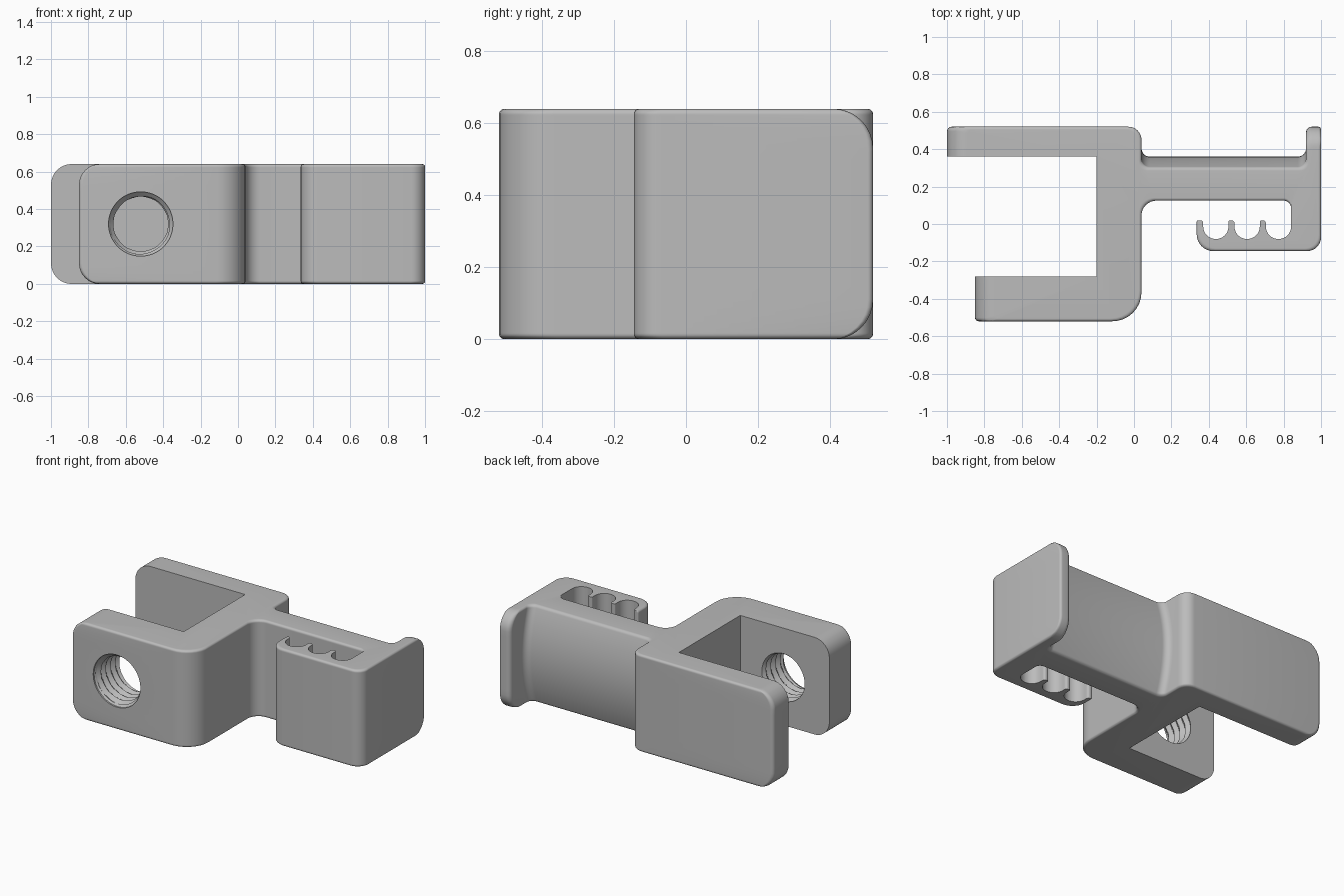
import bpy, bmesh, math
from mathutils import Vector

cube = bpy.data.objects.get("Cube")
if cube:
    bpy.data.objects.remove(cube)

HEIGHT = 0.64
MID = HEIGHT / 2
RIM = 0.015       # small rounding along the outer rim
CORNER = 0.11     # large rounding of the arm ends and the end tab
STEPS = 8


def make_material(name, value):
    mat = bpy.data.materials.new(name)
    mat.use_nodes = True
    color = (value, value, value, 1)
    mat.diffuse_color = color
    bsdf = mat.node_tree.nodes["Principled BSDF"]
    bsdf.inputs["Base Color"].default_value = color
    return mat


def make_object(name, bm):
    bmesh.ops.recalc_face_normals(bm, faces=bm.faces)
    mesh = bpy.data.meshes.new(name)
    bm.to_mesh(mesh)
    bm.free()
    obj = bpy.data.objects.new(name, mesh)
    bpy.context.collection.objects.link(obj)
    return obj


def loft(name, rings):
    """Skin a stack of equal-length rings and cap both ends."""
    bm = bmesh.new()
    loops = [[bm.verts.new(p) for p in ring] for ring in rings]
    n = len(loops[0])
    for low, high in zip(loops, loops[1:]):
        for i in range(n):
            j = (i + 1) % n
            bm.faces.new((low[i], low[j], high[j], high[i]))
    bm.faces.new(loops[0])
    bm.faces.new(loops[-1])
    return make_object(name, bm)


def inset(z, r):
    """How far a rounded edge of radius r pulls in at height z."""
    gap = max(0, r - min(z, HEIGHT - z))
    return r - math.sqrt(max(0, r * r - gap * gap))


def rounded(corners, z):
    """Axis-aligned outline with a radius at each corner."""
    points = []
    for i, (x, y, r) in enumerate(corners):
        p = Vector((x, y, z))
        if r == 0:
            points.append(p)
            continue
        a, b = corners[i - 1], corners[(i + 1) % len(corners)]
        u = (Vector((a[0], a[1], z)) - p).normalized()
        v = (Vector((b[0], b[1], z)) - p).normalized()
        for k in range(STEPS + 1):
            t = math.pi / 2 * k / STEPS
            points.append(p + r * (u * (1 - math.sin(t)) + v * (1 - math.cos(t))))
    return points


def outline(z):
    d = inset(z, RIM)
    end = inset(z, CORNER)
    waist = 0.36 - 0.06 * ((z - MID) / MID) ** 2 - d   # crowned back of the bar
    hub = 0.04 - d
    # back arm, bar and end tab
    pts = [(-1 + end, 0.36, 0), (-1 + end, 0.52 - d, 0.025),
           (hub, 0.52 - d, 0.07), (hub, waist, 0.045),
           (0.92 + d, waist, 0.045), (0.92 + d, 0.52 - end, 0.03),
           (1 - d, 0.52 - end, 0.015), (1 - d, -0.145 + d, 0.075),
           (0.335 + d, -0.145 + d, 0.09)]
    # comb of three round slots
    left = 0.335 + d
    for k in range(3):
        slot = 0.37 + 0.1675 * k
        pts += [(left, 0.02, 0.009), (slot, 0.02, 0.016), (slot, -0.08, 0.066)]
        left = slot + 0.135
        if k < 2:
            pts.append((left, -0.08, 0.066))
    # last slot wall, underside of the bar, front arm and jaw
    pts += [(0.84, -0.08, 0.066), (0.84, 0.125 + d, 0.04),
            (hub, 0.125 + d, 0.08), (hub, -0.52 + d, 0.155),
            (-0.85 + end, -0.52 + d, 0.02), (-0.85 + end, -0.28, 0),
            (-0.2, -0.28, 0), (-0.2, 0.36, 0)]
    return rounded(pts, z)


# Clip body, lofted in thin layers near the rounded ends
low = {round(r * (1 - math.cos(math.pi / 2 * k / 8)), 5)
       for r in (RIM, CORNER) for k in range(9)}
low |= {CORNER + (MID - CORNER) * k / 6 for k in range(1, 7)}
levels = sorted(low)
levels += [HEIGHT - z for z in reversed(levels[:-1])]
body = loft("clip_body", [outline(z) for z in levels])

# Threaded screw hole
SEGS, ROWS, PITCH = 64, 64, 0.05
start, stop = -0.56, -0.24
rings = []
for row in range(ROWS + 1):
    y = start + (stop - start) * row / ROWS
    ring = []
    for i in range(SEGS):
        phase = ((y / PITCH) - i / SEGS) % 1
        r = 0.145 + 0.022 * (1 - abs(2 * phase - 1))
        r = max(r, min(0.172, 0.172 - (y + 0.51)))
        a = math.tau * i / SEGS
        ring.append((-0.52 + r * math.cos(a), y, MID + r * math.sin(a)))
    rings.append(ring)
cutter = loft("thread_cutter", rings)
cutter.hide_render = True

cut = body.modifiers.new("screw_hole", "BOOLEAN")
cut.operation = "DIFFERENCE"
cut.solver = "EXACT"
cut.object = cutter
bpy.ops.object.select_all(action="DESELECT")
bpy.context.view_layer.objects.active = body
body.select_set(True)
bpy.ops.object.modifier_apply(modifier=cut.name)
bpy.data.objects.remove(cutter)

body.data.materials.clear()
body.data.materials.append(make_material("plain_grey", 0.5))
bpy.ops.object.shade_smooth_by_angle(angle=math.radians(32))
